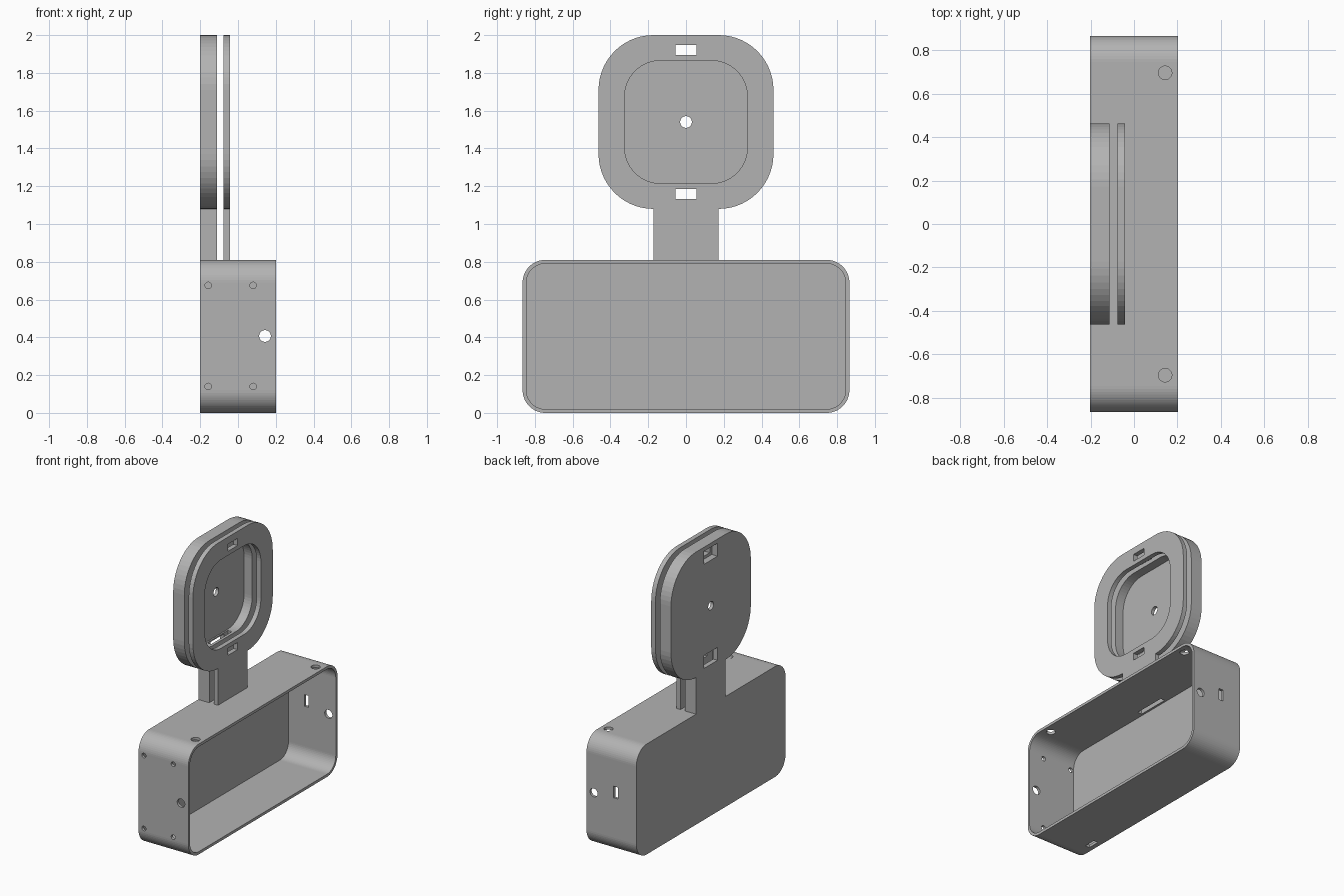
import bpy, bmesh, math

if "Cube" in bpy.data.objects:
    bpy.data.objects.remove(bpy.data.objects["Cube"])

grey = bpy.data.materials.new("plain grey")
grey.diffuse_color = (0.45, 0.45, 0.45, 1)
grey.use_nodes = True
grey.node_tree.nodes["Principled BSDF"].inputs["Base Color"].default_value = grey.diffuse_color


def rounded(y0, y1, z0, z1, r, n=14):
    """Rounded rectangle in the YZ plane, ending at the left of its bottom edge."""
    pts = []
    corners = [(y1 - r, z0 + r, -90), (y1 - r, z1 - r, 0),
               (y0 + r, z1 - r, 90), (y0 + r, z0 + r, 180)]
    for cy, cz, start in corners:
        for i in range(n + 1):
            a = math.radians(start + 90 * i / n)
            pts.append((cy + r * math.cos(a), cz + r * math.sin(a)))
    return pts


def prism(name, pts, x0, x1):
    """Extrude a YZ profile along x."""
    bm = bmesh.new()
    lo = [bm.verts.new((x0, y, z)) for y, z in pts]
    hi = [bm.verts.new((x1, y, z)) for y, z in pts]
    bm.faces.new(lo)
    bm.faces.new(hi)
    for i in range(len(pts)):
        j = (i + 1) % len(pts)
        bm.faces.new((lo[i], lo[j], hi[j], hi[i]))
    bmesh.ops.recalc_face_normals(bm, faces=bm.faces)
    me = bpy.data.meshes.new(name)
    bm.to_mesh(me)
    bm.free()
    me.materials.append(grey)
    ob = bpy.data.objects.new(name, me)
    bpy.context.collection.objects.link(ob)
    return ob


def block(c, s):
    (x, y, z), (a, b, d) = c, [v / 2 for v in s]
    return prism("cutter", [(y - b, z - d), (y + b, z - d), (y + b, z + d), (y - b, z + d)],
                 x - a, x + a)


def drill(c, r, depth, rot=(0, 0, 0)):
    bpy.ops.mesh.primitive_cylinder_add(vertices=32, radius=r, depth=depth,
                                        location=c, rotation=rot)
    return bpy.context.object


def boolean(ob, other, op='DIFFERENCE'):
    other.hide_render = True
    bpy.context.view_layer.update()
    m = ob.modifiers.new("cut", 'BOOLEAN')
    m.operation, m.solver, m.object = op, 'EXACT', other
    bpy.context.view_layer.objects.active = ob
    bpy.ops.object.modifier_apply(modifier=m.name)
    bpy.data.objects.remove(other)


W, H, T = 0.865, 0.81, 0.02      # half width, height, wall of the box
MID = 1.54                       # height of the head centre
Q = math.pi / 2


def head_profile(foot):
    """Rounded head with the neck running down to the box."""
    return rounded(-0.463, 0.463, 1.08, 2.0, 0.29) + [
        (-0.172, 1.08), (-0.172, foot), (0.172, foot), (0.172, 1.08)]


window = rounded(-0.325, 0.325, 1.215, 1.865, 0.19)

# Open box with the back half of the head
body = prism("box_and_back_head", rounded(-W, W, 0, H, 0.12), -0.202, 0.202)
boolean(body, prism("back_head", head_profile(0.795), -0.202, -0.112), 'UNION')
boolean(body, prism("cavity", rounded(-W + T, W - T, T, H - T, 0.1), -0.202 + T, 0.3))

# Pocket in the head and cable channel down the neck
boolean(body, prism("pocket", window, -0.178, 0))
boolean(body, block((-0.15, 0, 1.01), (0.034, 0.24, 0.5)))
boolean(body, drill((-0.2, 0, MID), 0.031, 0.2, (0, Q, 0)))

# Latch slots with wider recesses at the back
for s in (-1, 1):
    z = MID + s * 0.382
    boolean(body, block((-0.15, 0, z), (0.2, 0.11, 0.052)))
    boolean(body, block((-0.2, 0, z), (0.09, 0.155, 0.095)))

# Screw holes in the top and both ends
for s in (-1, 1):
    boolean(body, drill((0.143, s * 0.695, H), 0.031, 0.1))
    boolean(body, drill((0.143, s * W, 0.407), 0.031, 0.1, (Q, 0, 0)))

# Small mounting holes in the front end
for x in (-0.158, 0.08):
    for z in (0.14, 0.675):
        boolean(body, drill((x, -W, z), 0.017, 0.1, (Q, 0, 0)))

# Slots in the far end and the bottom
boolean(body, block((-0.035, W, 0.455), (0.035, 0.1, 0.085)))
boolean(body, block((-0.15, -0.62, 0), (0.035, 0.09, 0.1)))

# Separate front plate of the head
plate = prism("front_plate", head_profile(H), -0.076, -0.042)
boolean(plate, prism("window", window, -0.2, 0.1))
for s in (-1, 1):
    boolean(plate, block((-0.06, 0, MID + s * 0.382), (0.2, 0.11, 0.052)))

# One colour throughout
for ob in (body, plate):
    ob.data.materials.clear()
    ob.data.materials.append(grey)
    for p in ob.data.polygons:
        p.material_index = 0
